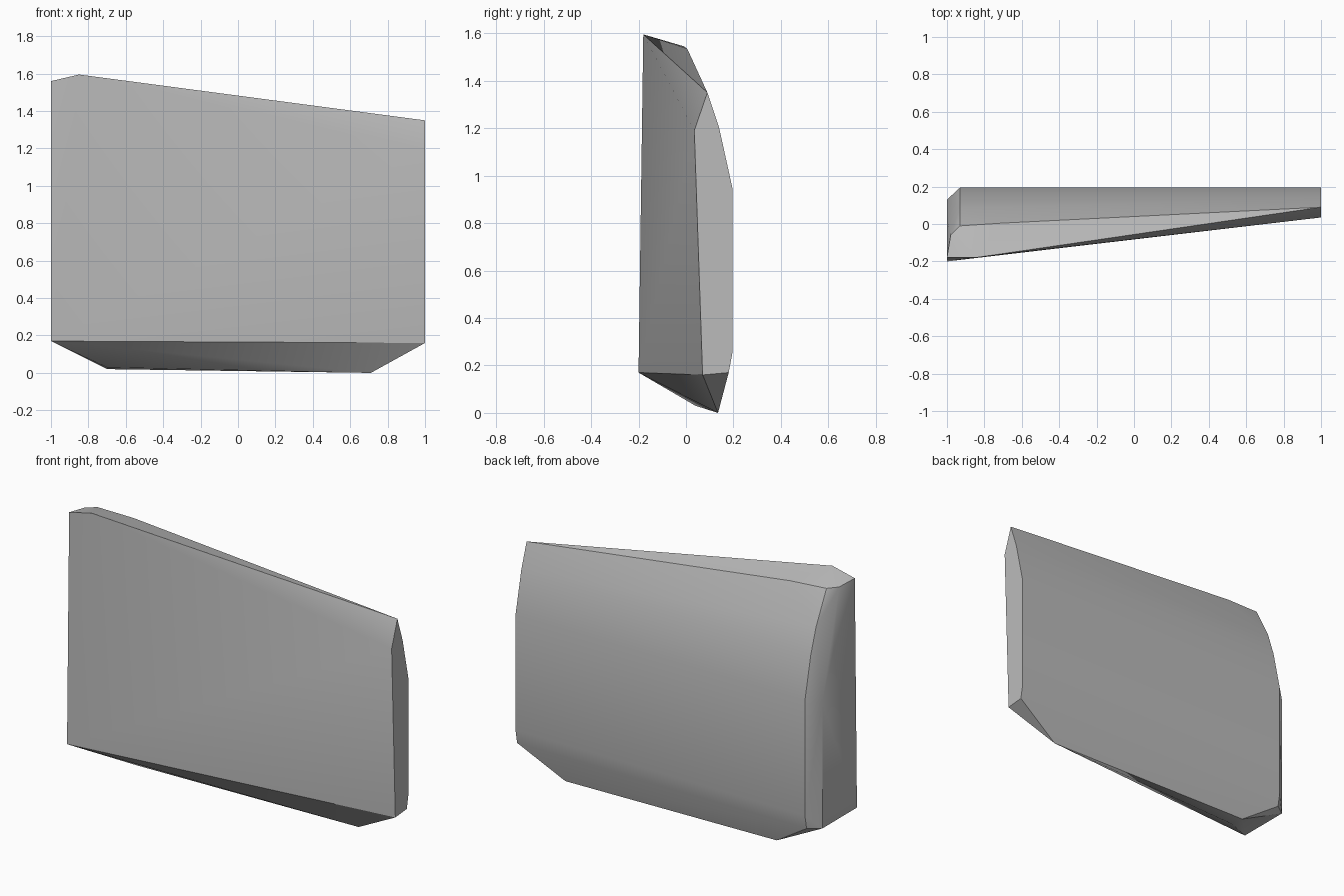
import bpy
import bmesh
import math

cube = bpy.data.objects.get("Cube")
if cube:
    bpy.data.objects.remove(cube, do_unlink=True)

# One plain grey for the whole slab
grey = bpy.data.materials.new("plain grey")
grey.use_nodes = True
colour = (0.5, 0.5, 0.5, 1.0)
grey.diffuse_color = colour
grey.node_tree.nodes["Principled BSDF"].inputs["Base Color"].default_value = colour

# Curved back profile (y, z), shared by the sections
back = [(0.18, 0.17), (0.195, 0.25), (0.195, 0.95), (0.14, 1.2), (0.09, 1.35)]

# Cross-sections (y, z) at each x, from the tall end to the short end
sections = {
    -1.0: [(-0.2, 0.17), (-0.18, 1.56), (0.025, 1.2), (0.13, 0.93), (0.13, 0.17)],
    -0.98: [(-0.06, 1.548)],
    -0.93: back + [(-0.01, 1.545)],
    -0.85: [(-0.18, 1.595)],
    -0.7: [(0.005, 1.535), (0.04, 0.03), (0.135, 0.02)],
    0.71: [(0.135, 0.0)],
    1.0: back + [(0.07, 0.16), (0.035, 1.19)],
}

# Wrap the sections in one faceted shell
bm = bmesh.new()
for x, outline in sections.items():
    for y, z in outline:
        bm.verts.new((x, y, z))
hull = bmesh.ops.convex_hull(bm, input=bm.verts)
loose = [v for v in bm.verts if not v.link_faces]
bmesh.ops.delete(bm, geom=loose, context="VERTS")
bmesh.ops.dissolve_limit(bm, angle_limit=math.radians(0.5),
                         verts=bm.verts, edges=bm.edges)
bmesh.ops.recalc_face_normals(bm, faces=bm.faces)

mesh = bpy.data.meshes.new("stone_slab")
bm.to_mesh(mesh)
bm.free()
mesh.materials.append(grey)
slab = bpy.data.objects.new("stone_slab", mesh)
bpy.context.collection.objects.link(slab)

# Soft bends, sharp corners
bpy.ops.object.select_all(action="DESELECT")
slab.select_set(True)
bpy.context.view_layer.objects.active = slab
bpy.ops.object.shade_smooth_by_angle(angle=math.radians(30))
